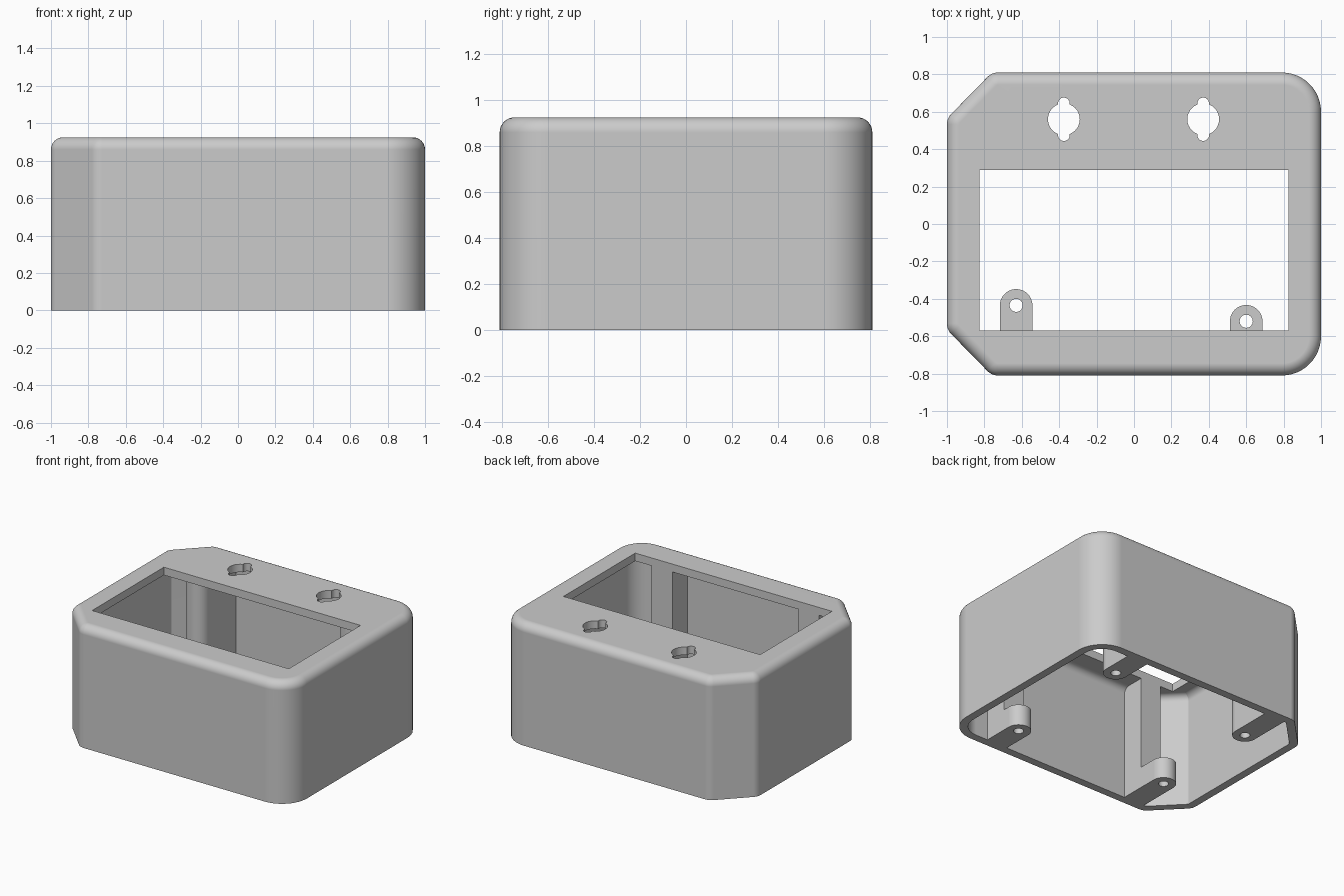
import bpy, bmesh, math
from mathutils import Vector

cube = bpy.data.objects.get("Cube")
if cube:
    bpy.data.objects.remove(cube, do_unlink=True)

HALF_Y, HEIGHT, WALL, FILLET = 0.81, 0.925, 0.06, 0.065
WINDOW_FRONT, WINDOW_BACK, WINDOW_X = -0.57, 0.29, 0.825
TAB_TOP, BOSS_R, SCREW_R = 0.16, 0.087, 0.035

grey = bpy.data.materials.new("light_grey_plastic")
grey.use_nodes = True
grey.diffuse_color = (0.6, 0.6, 0.6, 1)
grey.node_tree.nodes["Principled BSDF"].inputs["Base Color"].default_value = (0.6, 0.6, 0.6, 1)

# Counter-clockwise case corners: x, y, rounding radius
CORNERS = [(-0.76, -HALF_Y, 0.08), (1, -HALF_Y, 0.21), (1, HALF_Y, 0.21),
           (-0.76, HALF_Y, 0.08), (-1, 0.565, 0.08), (-1, -0.565, 0.08)]


def outline(inset, steps=12):
    """Case outline moved inward, with rounded corners."""
    pts = [Vector(c[:2]) for c in CORNERS]
    n, result = len(pts), []
    for i, p in enumerate(pts):
        d1 = (p - pts[i - 1]).normalized()
        d2 = (pts[(i + 1) % n] - p).normalized()
        n1, n2 = Vector((-d1.y, d1.x)), Vector((-d2.y, d2.x))
        miter = (n1 + n2) / (1 + n1.dot(n2))
        r = max(CORNERS[i][2] - inset, 0.006)
        centre = p + miter * (inset + r)
        turn = d1.angle(d2)
        start = math.atan2(-n1.y, -n1.x)
        for k in range(steps + 1):
            a = start + turn * k / steps
            result.append((centre.x + r * math.cos(a), centre.y + r * math.sin(a)))
    return result


def loft(name, rings):
    """Closed solid through rings of (points, z)."""
    bm = bmesh.new()
    loops = [[bm.verts.new((x, y, z)) for x, y in pts] for pts, z in rings]
    n = len(loops[0])
    for low, high in zip(loops, loops[1:]):
        for i in range(n):
            j = (i + 1) % n
            bm.faces.new((low[i], low[j], high[j], high[i]))
    bm.faces.new(loops[0][::-1])
    bm.faces.new(loops[-1])
    bmesh.ops.recalc_face_normals(bm, faces=bm.faces)
    mesh = bpy.data.meshes.new(name)
    bm.to_mesh(mesh)
    bm.free()
    obj = bpy.data.objects.new(name, mesh)
    bpy.context.collection.objects.link(obj)
    mesh.materials.append(grey)
    return obj


def prism(name, pts, z0, z1):
    return loft(name, [(pts, z0), (pts, z1)])


def rect(x0, x1, y0, y1):
    return [(x0, y0), (x1, y0), (x1, y1), (x0, y1)]


def circle(x, y, r, n=32):
    return [(x + r * math.cos(math.tau * k / n), y + r * math.sin(math.tau * k / n))
            for k in range(n)]


def capsule(x, y0, y1, r, n=16):
    """Upright slot with round ends centred at y0 and y1."""
    arc = [math.pi * k / n for k in range(n + 1)]
    return ([(x + r * math.cos(a), y1 + r * math.sin(a)) for a in arc] +
            [(x - r * math.cos(a), y0 - r * math.sin(a)) for a in arc])


def cut(obj, cutters):
    for c in cutters:
        c.hide_render = True
        mod = obj.modifiers.new("cut", "BOOLEAN")
        mod.operation, mod.solver, mod.object = "DIFFERENCE", "EXACT", c
        bpy.context.view_layer.objects.active = obj
        bpy.ops.object.modifier_apply(modifier=mod.name)
        bpy.data.objects.remove(c, do_unlink=True)


def finish(obj):
    bpy.ops.object.select_all(action="DESELECT")
    obj.select_set(True)
    bpy.context.view_layer.objects.active = obj
    bpy.ops.object.shade_smooth_by_angle(angle=math.radians(30))
    mod = obj.modifiers.new("even_shading", "WEIGHTED_NORMAL")
    mod.keep_sharp = True


def fillet_rings(inset, top, radius, steps=8):
    angles = [math.pi / 2 * k / steps for k in range(steps + 1)]
    return [(outline(inset + radius * (1 - math.cos(a))),
             top - radius * (1 - math.sin(a))) for a in angles]


# Hollow case, open underneath, with a display window and two keyholes
case = loft("case", [(outline(0), 0)] + fillet_rings(0, HEIGHT, FILLET))
cutters = [
    loft("cavity", [(outline(WALL), -0.1)] + fillet_rings(WALL, HEIGHT - WALL, 0.05)),
    prism("window", rect(-WINDOW_X, WINDOW_X, WINDOW_FRONT, WINDOW_BACK), 0.7, 1.1)]
for x in (-0.375, 0.37):
    cutters.append(prism("keyhole", circle(x, 0.56, 0.085), 0.75, 1.1))
    cutters.append(prism("keyhole_slot", capsule(x, 0.475, 0.645, 0.031), 0.76, 1.09))
cut(case, cutters)
finish(case)

# Screw bosses: full height at the back, cut to a low tab below the display
root = HALF_Y - WALL / 2
for side, x, hole_y in (("right", -0.63, 0.435), ("left", 0.6, 0.52)):
    arc = [math.pi * k / 20 for k in range(21)]
    tip = [(x - BOSS_R * math.cos(a), hole_y - BOSS_R * math.sin(a)) for a in arc]
    shape = tip + [(x + BOSS_R, root), (x - BOSS_R, root)]
    back = prism("back_boss_" + side, shape, 0, HEIGHT - WALL / 2)
    cut(back, [prism("screw_hole", circle(x, hole_y, SCREW_R), -0.1, 0.4)])
    finish(back)

    mirrored = [(px, -py) for px, py in reversed(shape)]
    tab = prism("front_tab_" + side, mirrored, 0, TAB_TOP)
    cut(tab, [prism("screw_hole", circle(x, -hole_y, SCREW_R), -0.1, 0.4)])
    finish(tab)
    finish(prism("front_post_" + side,
                 rect(x - BOSS_R, x + BOSS_R, -root, WINDOW_FRONT),
                 TAB_TOP, HEIGHT - WALL / 2))
